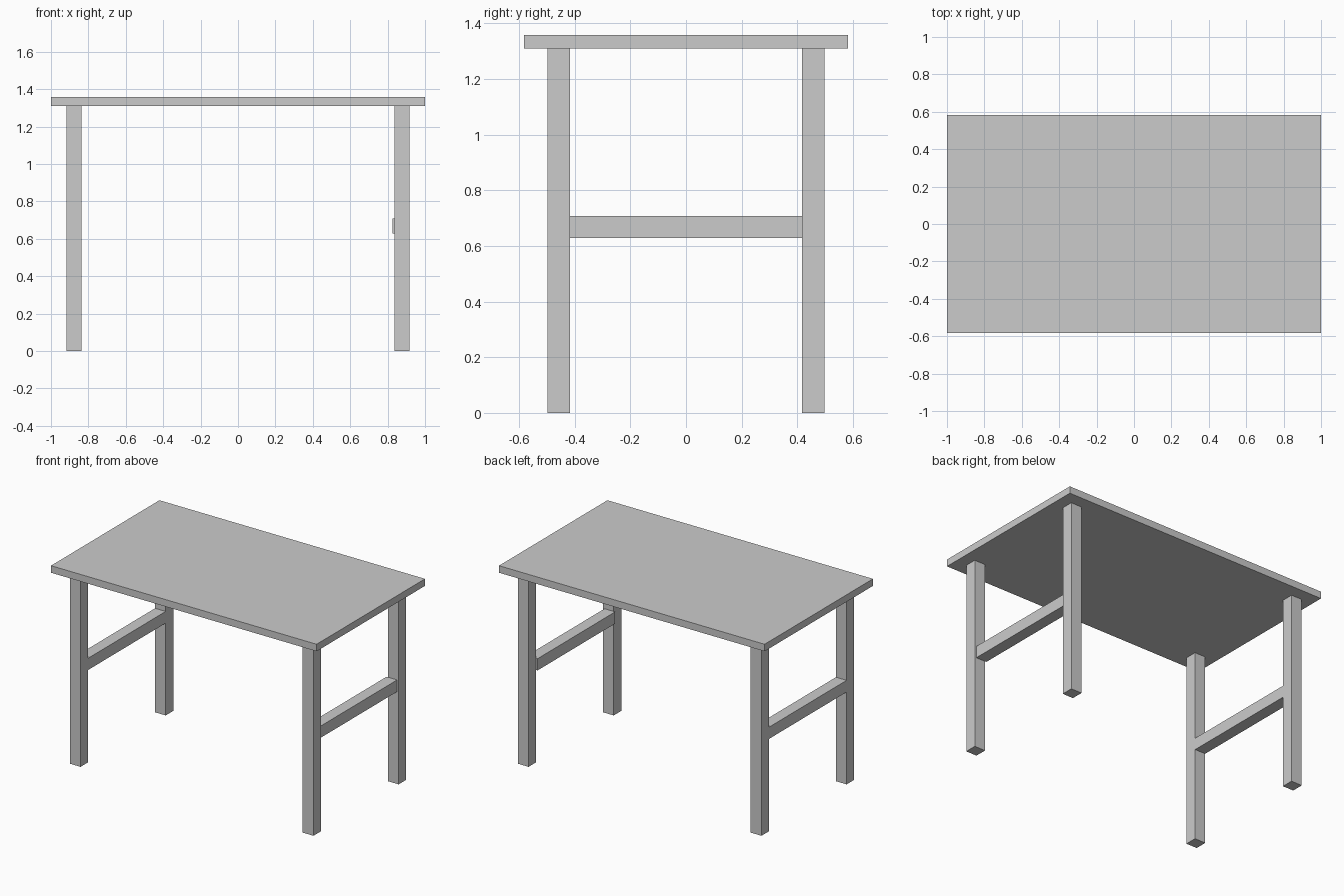
import bpy

if "Cube" in bpy.data.objects:
    bpy.data.objects.remove(bpy.data.objects["Cube"])


def box(name, x, y, z):
    """Box from (min, max) ranges on each axis."""
    bpy.ops.mesh.primitive_cube_add(size=1, location=[(r[0] + r[1]) / 2 for r in (x, y, z)])
    ob = bpy.context.object
    ob.name = name
    ob.scale = [r[1] - r[0] for r in (x, y, z)]
    bpy.ops.object.transform_apply(location=False, rotation=False, scale=True)
    return ob


LEG = 0.081       # square leg thickness
LEG_X = 0.877     # leg centres
LEG_Y = 0.458
TOP_Z = 1.31

# Table top
box("table_top", (-1, 1), (-0.583, 0.583), (TOP_Z, 1.358))

# Four square legs
for sx, side in ((-1, "left"), (1, "right")):
    for sy, end in ((-1, "front"), (1, "back")):
        cx, cy = sx * LEG_X, sy * LEG_Y
        box(f"{end}_{side}_leg", (cx - LEG / 2, cx + LEG / 2),
            (cy - LEG / 2, cy + LEG / 2), (0, TOP_Z))

# Side stretchers; the right one sits slightly inward of its legs
inner_y = LEG_Y - LEG / 2
for side, x in (("left", (-0.917, -0.837)), ("right", (0.826, 0.906))):
    box(f"{side}_stretcher", x, (-inner_y, inner_y), (0.628, 0.708))
